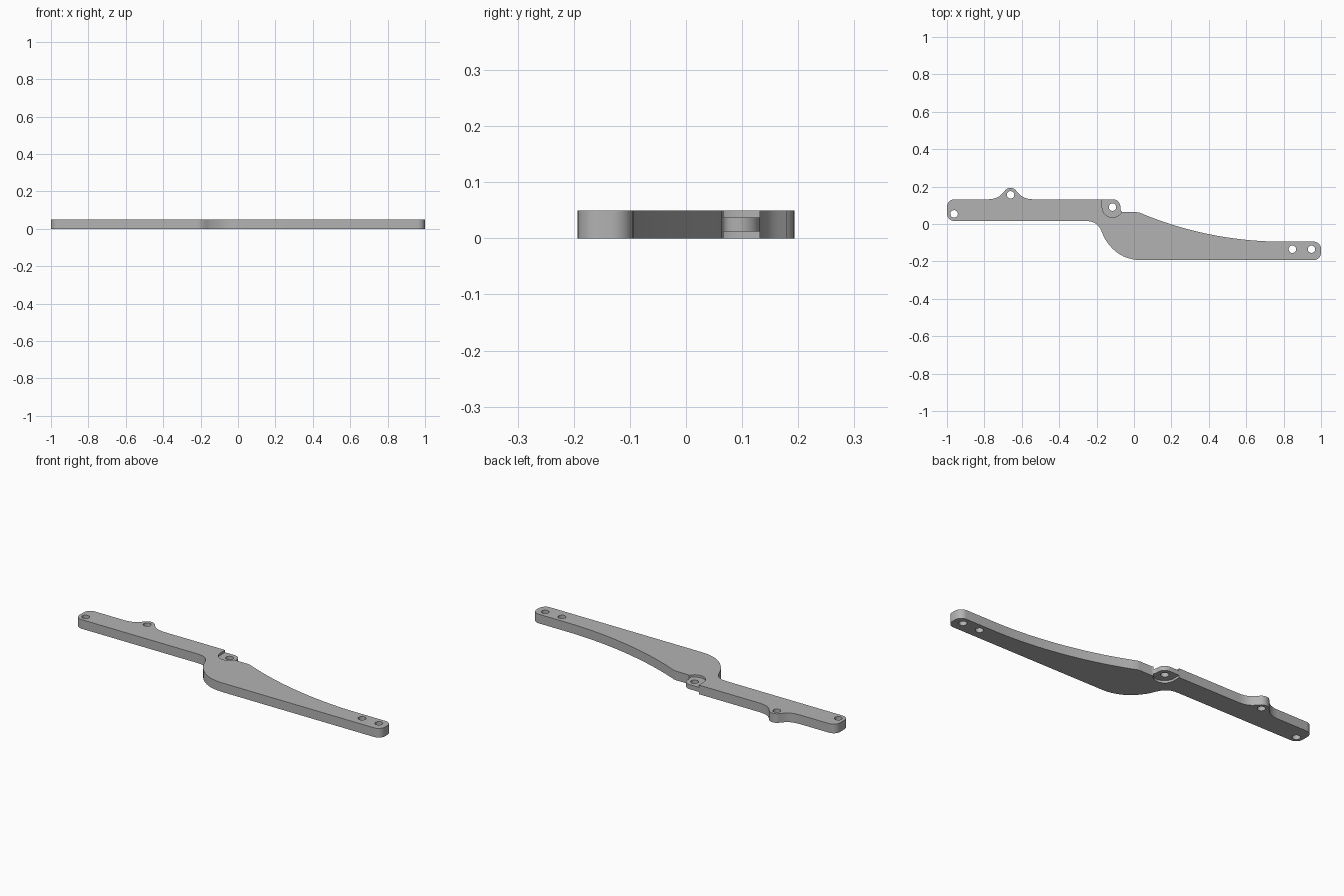
import bpy, bmesh
from math import cos, sin, radians
from mathutils import Vector
from mathutils.geometry import interpolate_bezier

if "Cube" in bpy.data.objects:
    bpy.data.objects.remove(bpy.data.objects["Cube"])

THICK = 0.05
PIVOT = (-0.115, 0.09)

grey = bpy.data.materials.new("plain grey")
grey.use_nodes = True
colour = (0.45, 0.45, 0.45, 1)
grey.diffuse_color = colour
grey.node_tree.nodes["Principled BSDF"].inputs["Base Color"].default_value = colour


def arc(centre, r, start, end, n=10):
    angles = [radians(start + (end - start) * i / n) for i in range(n + 1)]
    return [(centre[0] + r * cos(a), centre[1] + r * sin(a)) for a in angles]


def bend(a, b, c, d, n=14):
    pts = interpolate_bezier(*[Vector((*p, 0)) for p in (a, b, c, d)], n)
    return [(p.x, p.y) for p in pts]


def plate(name, outline, low, high):
    """Extrude a flat outline between two heights."""
    bm = bmesh.new()
    verts = []
    for x, y in outline:
        if not verts or (verts[-1].co - Vector((x, y, low))).length > 1e-4:
            verts.append(bm.verts.new((x, y, low)))
    face = bm.faces.new(verts)
    up = bmesh.ops.extrude_face_region(bm, geom=[face])["geom"]
    bmesh.ops.translate(bm, vec=(0, 0, high - low),
                        verts=[v for v in up if isinstance(v, bmesh.types.BMVert)])
    bmesh.ops.recalc_face_normals(bm, faces=bm.faces)
    mesh = bpy.data.meshes.new(name)
    bm.to_mesh(mesh)
    bm.free()
    mesh.materials.append(grey)
    obj = bpy.data.objects.new(name, mesh)
    bpy.context.collection.objects.link(obj)
    return obj


def cut(target, cutter):
    mod = target.modifiers.new("cut", "BOOLEAN")
    mod.operation = "DIFFERENCE"
    mod.solver = "EXACT"
    mod.object = cutter
    bpy.context.view_layer.objects.active = target
    bpy.ops.object.modifier_apply(modifier=mod.name)
    bpy.data.objects.remove(cutter)


# Lever outline, anticlockwise from the lower left corner
outline = arc((-0.96, 0.056), 0.04, 180, 270)
outline += bend((-0.26, 0.016), (-0.17, 0.016), (-0.18, -0.05), (-0.145, -0.095))
outline += bend((-0.145, -0.095), (-0.1, -0.16), (-0.04, -0.193), (0.04, -0.193))
outline += arc((0.96, -0.153), 0.04, 270, 360)
outline += arc((0.96, -0.134), 0.04, 0, 90)
outline += bend((0.76, -0.094), (0.5, -0.09), (0.24, -0.03), (0.03, 0.061), 28)
outline += [(0.015, 0.063), (-0.055, 0.063)]
outline += bend((-0.055, 0.063), (-0.066, 0.064), (-0.073, 0.07), (-0.073, 0.085), 6)
outline += arc((-0.113, 0.092), 0.04, 0, 90)
# Ear on the back edge
outline += bend((-0.54, 0.132), (-0.595, 0.134), (-0.61, 0.155), (-0.63, 0.178), 10)
outline += arc((-0.66, 0.154), 0.039, 40, 140)
outline += bend((-0.69, 0.178), (-0.71, 0.155), (-0.725, 0.134), (-0.78, 0.132), 10)
outline += arc((-0.96, 0.092), 0.04, 90, 180)
lever = plate("lever_arm", outline, 0, THICK)

# Recesses above and below the pivot tongue
pocket = arc(PIVOT, 0.055, 180, 360, 24) + [(-0.06, 0.2), (-0.17, 0.2)]
for low, high in ((-0.05, 0.0125), (0.0375, 0.1)):
    cut(lever, plate("recess_cutter", pocket, low, high))

# Bolt holes and pivot hole
for centre in ((-0.962, 0.054), (-0.66, 0.156), PIVOT, (0.847, -0.135), (0.949, -0.135)):
    cut(lever, plate("hole_cutter", arc(centre, 0.02, 0, 345, 23), -0.05, 0.1))

bpy.ops.object.select_all(action="DESELECT")
lever.select_set(True)
bpy.context.view_layer.objects.active = lever
bpy.ops.object.shade_smooth_by_angle(angle=radians(30))
